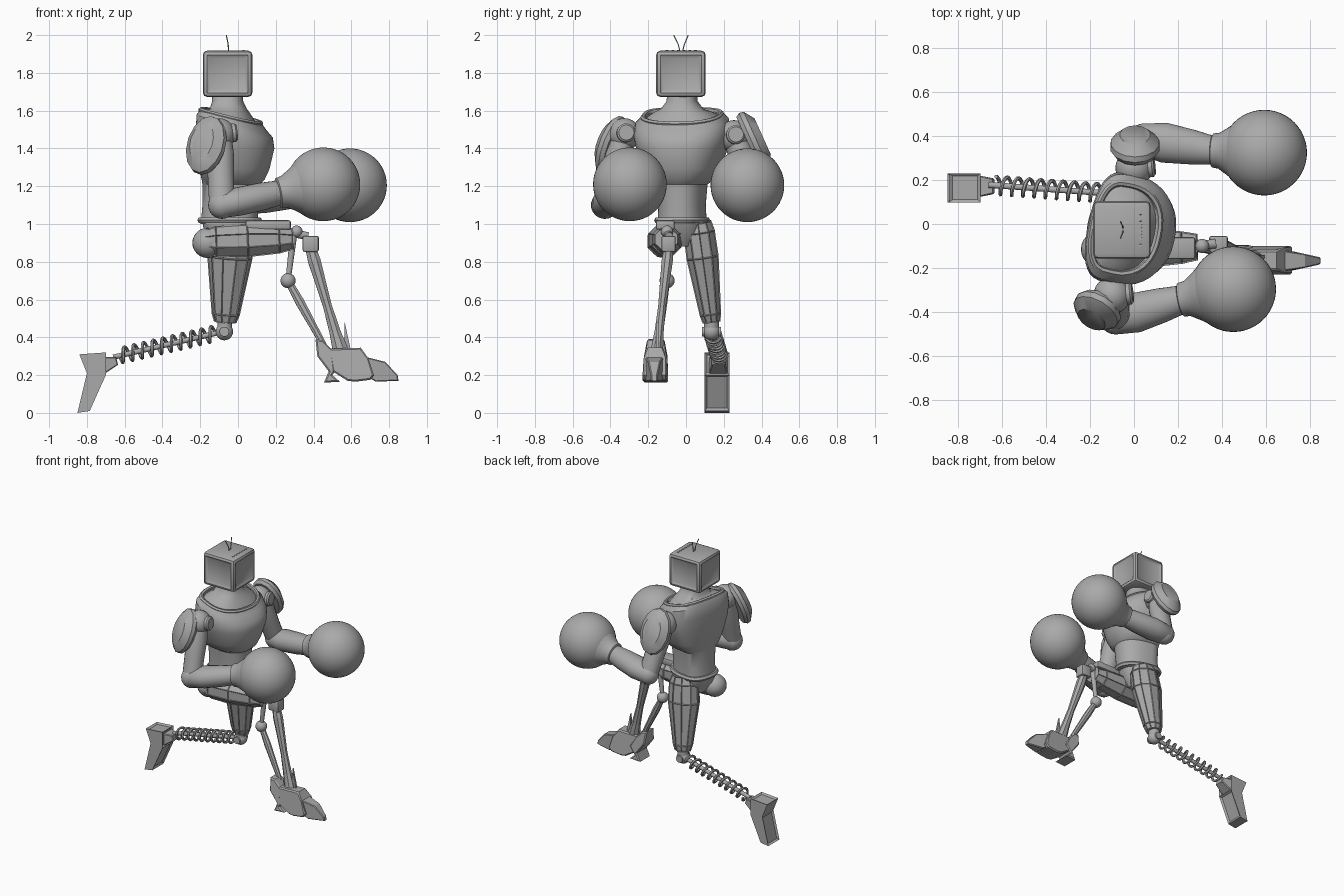
import bpy, bmesh, math
from mathutils import Vector, Matrix

if "Cube" in bpy.data.objects:
    bpy.data.objects.remove(bpy.data.objects["Cube"])

grey = bpy.data.materials.new("plain_grey")
grey.use_nodes = True
grey.diffuse_color = (0.4, 0.4, 0.4, 1)
grey.node_tree.nodes["Principled BSDF"].inputs["Base Color"].default_value = (0.4, 0.4, 0.4, 1)


def add_mesh(name, mesh, smooth=True):
    obj = bpy.data.objects.new(name, mesh)
    bpy.context.collection.objects.link(obj)
    mesh.materials.clear()
    mesh.materials.append(grey)
    if smooth:
        bpy.ops.object.select_all(action='DESELECT')
        obj.select_set(True)
        bpy.context.view_layer.objects.active = obj
        bpy.ops.object.shade_smooth_by_angle(angle=0.65)
    return obj


def finish(name, bm, smooth=True):
    bmesh.ops.recalc_face_normals(bm, faces=bm.faces)
    mesh = bpy.data.meshes.new(name)
    bm.to_mesh(mesh)
    bm.free()
    return add_mesh(name, mesh, smooth)


def skin(bm, rings):
    """Joins rings of points into a capped surface and returns the side faces."""
    loops = [[bm.verts.new(p) for p in ring] for ring in rings]
    n, sides = len(loops[0]), []
    for a, b in zip(loops, loops[1:]):
        sides += [bm.faces.new((a[i], a[(i + 1) % n], b[(i + 1) % n], b[i])) for i in range(n)]
    bm.faces.new(loops[0])
    bm.faces.new(loops[-1])
    return sides


def panel(bm, faces, width, depth):
    bmesh.ops.recalc_face_normals(bm, faces=bm.faces)
    bmesh.ops.inset_individual(bm, faces=faces, thickness=width, depth=depth)


def limb(name, a, b, profile, sides=20, smooth=True, inset=0.0):
    """Loft from a to b; profile rows are (fraction, sideways radius, other radius)."""
    a, b = Vector(a), Vector(b)
    d = (b - a).normalized()
    u = d.cross(Vector((1, 0, 0) if abs(d.z) > 0.85 else (0, 0, 1))).normalized()
    v = u.cross(d)
    angles = [math.tau * (i + 0.5) / sides for i in range(sides)]
    bm = bmesh.new()
    faces = skin(bm, [[a.lerp(b, t) + u * math.cos(k) * r + v * math.sin(k) * s for k in angles]
                      for t, r, s in profile])
    if inset:
        panel(bm, faces, inset, -inset * 0.8)
    return finish(name, bm, smooth)


def rod(name, a, b, r, r2=None, sides=12):
    return limb(name, a, b, [(0, r, r), (1, r2 or r, r2 or r)], sides)


def ball(name, centre, r, scale=(1, 1, 1), segments=24):
    bm = bmesh.new()
    bmesh.ops.create_uvsphere(bm, u_segments=segments, v_segments=segments // 2, radius=r,
                              matrix=Matrix.Translation(centre) @ Matrix.Diagonal((*scale, 1)))
    return finish(name, bm)


def box(name, centre, size, bevel=0.01, inset=0.0):
    bm = bmesh.new()
    bmesh.ops.create_cube(bm, size=1, matrix=Matrix.Translation(centre) @ Matrix.Diagonal((*size, 1)))
    bmesh.ops.bevel(bm, geom=bm.edges[:], offset=bevel, segments=2, affect='EDGES', profile=0.5)
    if inset:
        big = sorted(bm.faces, key=lambda f: -f.calc_area())[:6]
        panel(bm, [f for f in big if abs(f.normal.z) < 0.5], inset, -0.012)
    return finish(name, bm)


def tube(name, points, r, cyclic=False):
    curve = bpy.data.curves.new(name, 'CURVE')
    curve.dimensions = '3D'
    curve.bevel_depth, curve.bevel_resolution, curve.use_fill_caps = r, 1, True
    spline = curve.splines.new('POLY')
    spline.points.add(len(points) - 1)
    for p, co in zip(spline.points, points):
        p.co = (*co, 1)
    spline.use_cyclic_u = cyclic
    temp = bpy.data.objects.new(name + "_curve", curve)
    bpy.context.collection.objects.link(temp)
    bpy.context.view_layer.update()
    mesh = bpy.data.meshes.new_from_object(temp.evaluated_get(bpy.context.evaluated_depsgraph_get()))
    bpy.data.objects.remove(temp)
    mesh.name = name
    return add_mesh(name, mesh)


def prism(name, outline, y, width, bevel=0.008, inset=0.0):
    """Side outline in x and z, given thickness in y by a width rule."""
    bm = bmesh.new()
    sides = skin(bm, [[(x, y + s * width(x, z), z) for x, z in outline] for s in (-1, 1)])
    if inset:
        panel(bm, [f for f in sides if f.calc_area() > 0.015], inset, -inset * 0.6)
    elif bevel:
        bmesh.ops.recalc_face_normals(bm, faces=bm.faces)
        caps = [e for e in bm.edges if abs(e.verts[0].co.y - y) * (e.verts[0].co.y - y)
                * (e.verts[1].co.y - y) != 0 and (e.verts[0].co.y > y) == (e.verts[1].co.y > y)]
        bmesh.ops.bevel(bm, geom=caps, offset=bevel, segments=1, affect='EDGES')
    return finish(name, bm, False)


# Torso: rounded at the chest, squarer at the back, turned a little
turn = Matrix.Translation((-0.055, -0.022, 0)) @ Matrix.Rotation(math.radians(-12), 4, 'Z')


def body_ring(z, half, front, back, tilt=0.0, n=40):
    ring = []
    for i in range(n):
        c, s = math.cos(math.tau * i / n), math.sin(math.tau * i / n)
        p = 0.9 if c > 0 else 0.55
        x = math.copysign(abs(c) ** p, c) * (front if c > 0 else back)
        y = math.copysign(abs(s) ** 0.85, s) * half
        ring.append(turn @ Vector((x, y, z + tilt * x)))
    return ring


bm = bmesh.new()
skin(bm, [body_ring(*r) for r in (
    (1.00, .125, .16, .14), (1.10, .12, .16, .13), (1.21, .13, .17, .13), (1.235, .17, .195, .13),
    (1.29, .20, .22, .14), (1.40, .24, .245, .15), (1.48, .255, .235, .155, -.1),
    (1.545, .245, .20, .15, -.25), (1.58, .21, .17, .13, -.25), (1.565, .19, .15, .115, -.25),
    (1.59, .155, .12, .1, -.1), (1.61, .11, .1, .09), (1.65, .08, .082, .08), (1.72, .075, .08, .078))])
finish("torso", bm)
tube("collar_ring", body_ring(1.573, .205, .17, .13, -.25), 0.014, True)
tube("belt", body_ring(1.02, .125, .165, .14), 0.018, True)
bm = bmesh.new()
skin(bm, [body_ring(*r) for r in ((1.01, .125, .15, .13), (.95, .12, .13, .12), (.88, .07, .08, .08))])
finish("pelvis", bm)

# Head: boxy set with sunken panels, top vents and two antennae
box("head", (-0.055, -0.027, 1.795), (0.262, 0.262, 0.245), 0.022, 0.025)
for i in range(6):
    box("head_vent", (0.03, -0.1 + i * 0.03, 1.917), (0.012, 0.016, 0.008), 0.002)
for side, tip in ((-1, -0.065), (1, 0.012)):
    tube("antenna", [(-0.05, -0.025 + 0.006 * side, 1.91), (-0.052, -0.025 + 0.016 * side, 1.95),
                     (-0.062, tip, 2.0)], 0.003)


# Arms: shoulder ball, pad, upper arm, forearm and round glove
def arm(side, shoulder, elbow, cuff, glove, pad, normal):
    shoulder, elbow, cuff, glove, pad = map(Vector, (shoulder, elbow, cuff, glove, pad))
    normal = Vector(normal).normalized()
    ball(side + "_shoulder", shoulder, 0.085)
    facing = Vector((1, 0.1, 0.1)).normalized()
    limb(side + "_shoulder_disc", shoulder, shoulder + facing * 0.095,
         [(0, .05, .05), (.9, .05, .05), (1, .04, .04)])
    limb(side + "_shoulder_pad", pad - normal * 0.04, pad + normal * 0.045,
         [(0, .1, .15), (.25, .115, .165), (.55, .112, .16), (1, .07, .105)], 14)
    limb(side + "_upper_arm", shoulder, elbow,
         [(0, .06, .065), (.3, .07, .075), (.6, .065, .07), (1, .062, .068)])
    ball(side + "_elbow", elbow, 0.073)
    limb(side + "_forearm", elbow, cuff,
         [(-.12, .05, .05), (-.05, .072, .068), (.3, .092, .076), (.7, .08, .074), (1, .066, .066)])
    limb(side + "_glove_cuff", cuff, glove,
         [(-.02, .07, .07), (0, .078, .08), (.12, .082, .085), (.3, .11, .11), (.55, .155, .155), (.65, .168, .168)], 32)
    ball(side + "_glove", glove, 0.195, segments=48)


arm("near", (-0.10, -0.325, 1.475), (-0.085, -0.43, 1.10), (0.215, -0.345, 1.165), (0.452, -0.297, 1.21),
    (-0.172, -0.4, 1.42), (-0.47, -0.8, 0.36))
arm("far", (0.0, 0.255, 1.465), (0.045, 0.385, 1.12), (0.36, 0.335, 1.165), (0.593, 0.325, 1.205),
    (0.005, 0.365, 1.445), (0, 0.91, 0.41))

# Raised leg: level thigh, knee links and twin struts
ball("raised_hip", (-0.16, -0.115, 0.9), 0.082, (1, 1, 0.98))
limb("raised_thigh", (-0.19, -0.12, 0.905), (0.29, -0.105, 0.92),
     [(0, .07, .065), (.15, .092, .088), (.5, .095, .095), (.85, .08, .08), (1, .065, .06)], 8, False, 0.006)
box("thigh_guard", (0.16, -0.11, 0.995), (0.24, 0.1, 0.05), 0.012)
ball("knee_ball", (0.31, -0.1, 0.96), 0.032)
rod("knee_link", (0.28, -0.1, 0.955), (0.37, -0.09, 0.935), 0.022)
box("knee_block", (0.385, -0.092, 0.895), (0.085, 0.075, 0.085), 0.01)
limb("shin", (0.385, -0.092, 0.87), (0.545, -0.155, 0.32),
     [(0, .026, .03), (.12, .032, .036), (.55, .022, .025), (.8, .026, .032), (1, .036, .045)], 8, False)
rod("rear_strut_top", (0.295, -0.1, 0.95), (0.265, -0.1, 0.70), 0.02, 0.014)
ball("rear_strut_joint", (0.265, -0.1, 0.70), 0.04)
limb("rear_strut", (0.265, -0.1, 0.70), (0.475, -0.15, 0.32),
     [(0, .016, .02), (.3, .018, .026), (1, .014, .016)], 8, False)

# Raised foot: heel guard, sole, toe and upright fin
prism("heel_guard", [(.41, .39), (.45, .385), (.5, .33), (.54, .26), (.50, .2), (.54, .165),
                     (.455, .16), (.48, .22), (.42, .3)], -0.16, lambda x, z: 0.045 if z > .3 else 0.065)
prism("foot", [(.48, .34), (.65, .345), (.69, .29), (.72, .2), (.70, .175), (.62, .165), (.58, .17), (.5, .22)],
      -0.165, lambda x, z: 0.045 if z > .3 else 0.065)
prism("toe", [(.66, .3), (.78, .27), (.845, .2), (.85, .17), (.73, .165), (.67, .2)], -0.168,
      lambda x, z: 0.05 - max(0, x - .7) * 0.23, 0.005)
prism("foot_fin", [(.565, .48), (.56, .32), (.60, .32)], -0.15, lambda x, z: 0.008, 0)

# Trailing leg: panelled thigh, knee, rod with spring
limb("trailing_thigh", (-0.03, 0.062, 1.01), (-0.068, 0.135, 0.48),
     [(0, .075, .09), (.1, .088, .112), (.35, .09, .12), (.92, .06, .075), (1, .05, .06)], 10, False, 0.006)
ball("trailing_knee", (-0.072, 0.135, 0.43), 0.046)
rod("trailing_knee_pin", (-0.072, 0.085, 0.43), (-0.072, 0.185, 0.43), 0.026)
rod("trailing_knee_post", (-0.068, 0.135, 0.5), (-0.072, 0.135, 0.42), 0.04)
start, end = Vector((-0.08, 0.137, 0.43)), Vector((-0.66, 0.178, 0.295))
rod("spring_rod", start, end, 0.014)
axis = (end - start).normalized()
across = axis.cross(Vector((0, 0, 1))).normalized()
over = across.cross(axis)
turns, steps = 10, 200
tube("spring", [start.lerp(end, 0.07 + 0.88 * i / steps)
                + (across * math.cos(math.tau * turns * i / steps)
                   + over * math.sin(math.tau * turns * i / steps)) * 0.04 for i in range(steps + 1)], 0.009)

# Trailing foot: blade with a sunken sole and a socket for the rod
prism("trailing_foot", [(-.84, .31), (-.70, .32), (-.70, .2), (-.785, .01), (-.85, 0), (-.80, .21)],
      0.165, lambda x, z: 0.066, inset=0.018)
prism("foot_socket", [(-.71, .295), (-.645, .295), (-.635, .255), (-.71, .205)],
      0.172, lambda x, z: 0.035 if x > -.7 else 0.05, 0.005)
